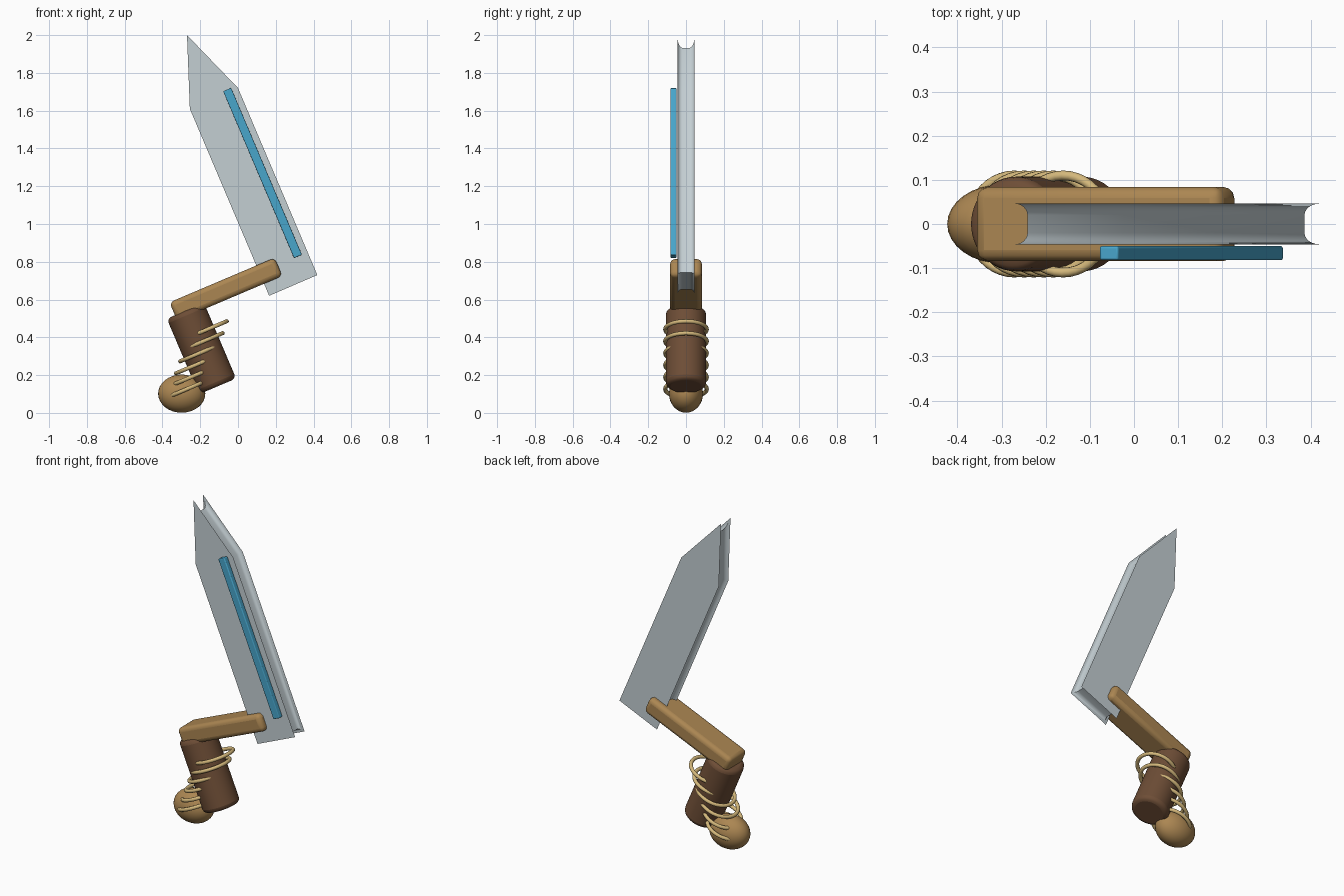
import bpy, bmesh, math
from mathutils import Vector

if "Cube" in bpy.data.objects:
    bpy.data.objects.remove(bpy.data.objects["Cube"])

TILT = math.radians(23)


def material(name, rgb):
    m = bpy.data.materials.new(name)
    m.diffuse_color = (*rgb, 1)
    m.use_nodes = True
    m.node_tree.nodes["Principled BSDF"].inputs["Base Color"].default_value = m.diffuse_color
    return m


steel = material("pale_steel", (0.55, 0.62, 0.65))
blue = material("blue", (0.065, 0.38, 0.60))
wood = material("light_wood", (0.41, 0.24, 0.085))
leather = material("dark_brown", (0.155, 0.075, 0.037))
cord = material("straw", (0.66, 0.48, 0.20))


def place(v, u, y=0):
    """Point at v across and u along the tilted weapon axis."""
    c, s = math.cos(TILT), math.sin(TILT)
    return Vector((v * c - u * s, y, v * s + u * c))


def finish(name, mat, bevel=0, segments=3, tilt=True):
    ob = bpy.context.object
    ob.name = name
    ob.data.materials.append(mat)
    if tilt:
        ob.rotation_euler = (0, -TILT, 0)
    if bevel:
        mod = ob.modifiers.new("rounding", 'BEVEL')
        mod.width = bevel
        mod.segments = segments
        mod.limit_method = 'ANGLE'
    bpy.ops.object.shade_smooth_by_angle(angle=math.radians(40))
    return ob


def box(name, centre, size, mat, bevel):
    bpy.ops.mesh.primitive_cube_add(size=1, location=centre)
    bpy.context.object.scale = size
    bpy.ops.object.transform_apply(location=False, rotation=False, scale=True)
    return finish(name, mat, bevel)


def inset(points, d):
    """Mitred inward offset of a clockwise outline in x, z."""
    out = []
    n = len(points)
    for i, p in enumerate(points):
        a = (p - points[i - 1]).normalized()
        b = (points[(i + 1) % n] - p).normalized()
        na, nb = Vector((a.y, -a.x)), Vector((b.y, -b.x))
        out.append(p + (na + nb) * d / (1 + na.dot(nb)))
    return out


# Blade: outline lofted through its thickness with a coved groove round the rim
outline = [Vector(p) for p in
           ((-0.27, 2.0), (0.0, 1.72), (0.42, 0.73), (0.165, 0.62), (-0.255, 1.61))]
R, STEPS = 0.026, 6
cove = []
for i in range(STEPS + 1):
    t = math.pi / 2 * i / STEPS
    cove.append((-(0.02 + R * math.cos(t)), R * math.sin(t)))
profile = cove + [(-y, d) for y, d in reversed(cove)]
bm = bmesh.new()
rings = [[bm.verts.new((p.x, y, p.y)) for p in inset(outline, d)] for y, d in profile]
bm.faces.new(rings[0])
bm.faces.new(rings[-1])
for r0, r1 in zip(rings, rings[1:]):
    for i in range(5):
        j = (i + 1) % 5
        bm.faces.new((r0[i], r0[j], r1[j], r1[i]))
bmesh.ops.recalc_face_normals(bm, faces=bm.faces)
mesh = bpy.data.meshes.new("blade")
bm.to_mesh(mesh)
bm.free()
blade = bpy.data.objects.new("blade", mesh)
bpy.context.collection.objects.link(blade)
bpy.ops.object.select_all(action='DESELECT')
blade.select_set(True)
bpy.context.view_layer.objects.active = blade
finish("blade", steel, tilt=False)

# Blue strip along the front of the blade
box("blade_strip", (0.13, -0.066, 1.27), (0.046, 0.032, 0.96), blue, 0.005)

# Cross guard
box("guard", (-0.064, 0, 0.655), (0.605, 0.168, 0.105), wood, 0.025)

# Handle
bpy.ops.mesh.primitive_cylinder_add(vertices=48, radius=0.107, depth=0.435,
                                    location=place(-0.045, 0.389))
finish("handle", leather, 0.025)

# Pommel
bpy.ops.mesh.primitive_uv_sphere_add(segments=32, ring_count=16, radius=1,
                                     location=(-0.298, 0, 0.102))
bpy.context.object.scale = (0.125, 0.09, 0.101)
finish("pommel", wood, tilt=False)

# Cord rings, each stepped sideways across the handle
for i in range(6):
    bpy.ops.mesh.primitive_torus_add(
        major_radius=0.11, minor_radius=0.011, major_segments=40, minor_segments=10,
        location=place(-0.2 + 0.045 * i, 0.222 + 0.0496 * i))
    finish(f"cord_ring_{i + 1}", cord)
